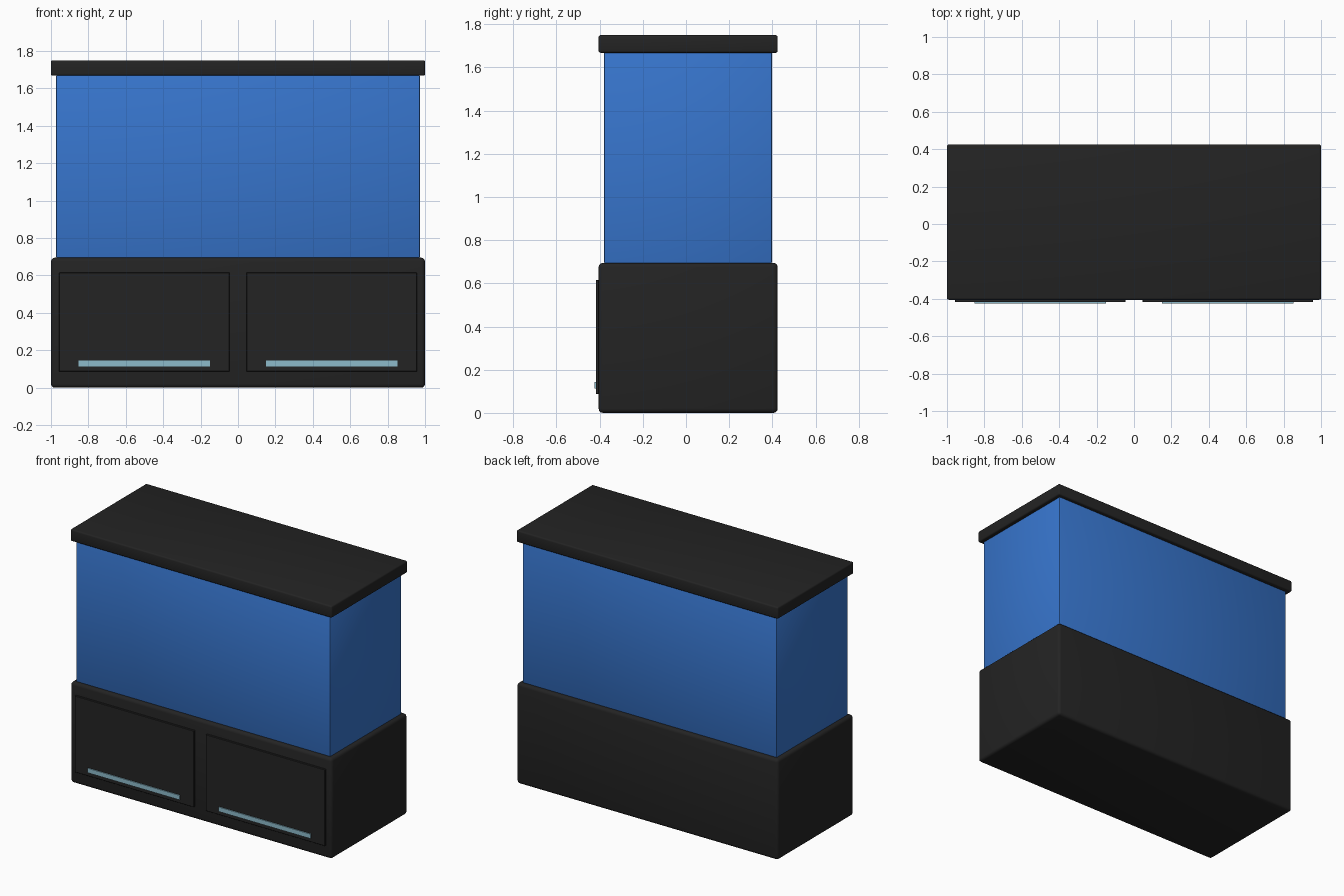
import bpy

# Remove the default cube
default = bpy.data.objects.get("Cube")
if default:
    bpy.data.objects.remove(default, do_unlink=True)


def material(name, rgb):
    mat = bpy.data.materials.new(name)
    mat.use_nodes = True
    mat.diffuse_color = (*rgb, 1)
    bsdf = mat.node_tree.nodes["Principled BSDF"]
    bsdf.inputs["Base Color"].default_value = (*rgb, 1)
    bsdf.inputs["Roughness"].default_value = 0.5
    return mat


black = material("black", (0.017, 0.017, 0.017))
blue = material("water blue", (0.038, 0.178, 0.61))
pale = material("pale steel blue", (0.27, 0.5, 0.6))


def box(name, x, y, z, mat, bevel=0.0, segments=3):
    """Box spanning the (min, max) ranges on each axis, with rounded edges."""
    spans = (x, y, z)
    bpy.ops.mesh.primitive_cube_add(size=1, location=[(a + b) / 2 for a, b in spans])
    obj = bpy.context.object
    obj.name = obj.data.name = name
    obj.scale = [b - a for a, b in spans]
    bpy.ops.object.transform_apply(location=False, rotation=False, scale=True)
    obj.data.materials.append(mat)
    if bevel:
        mod = obj.modifiers.new("rounded edges", "BEVEL")
        mod.width = bevel
        mod.segments = segments
        bpy.ops.object.modifier_apply(modifier=mod.name)
        bpy.ops.object.shade_smooth_by_angle()
    return obj


# Main body: cabinet, tank and lid
box("cabinet", (-1, 1), (-0.405, 0.425), (0, 0.695), black, 0.02)
box("tank", (-0.972, 0.972), (-0.38, 0.398), (0.693, 1.672), blue, 0.006, 2)
box("lid", (-1, 1), (-0.405, 0.425), (1.668, 1.75), black, 0.01)

# Doors with bar handles, one pair on each side
for side, sign in (("right", -1), ("left", 1)):
    def span(inner, outer):
        return tuple(sorted((sign * inner, sign * outer)))

    box(side + "_door", span(0.045, 0.957), (-0.418, -0.4), (0.087, 0.615), black, 0.002, 1)
    box(side + "_handle", span(0.15, 0.852), (-0.425, -0.416), (0.113, 0.144), pale)
